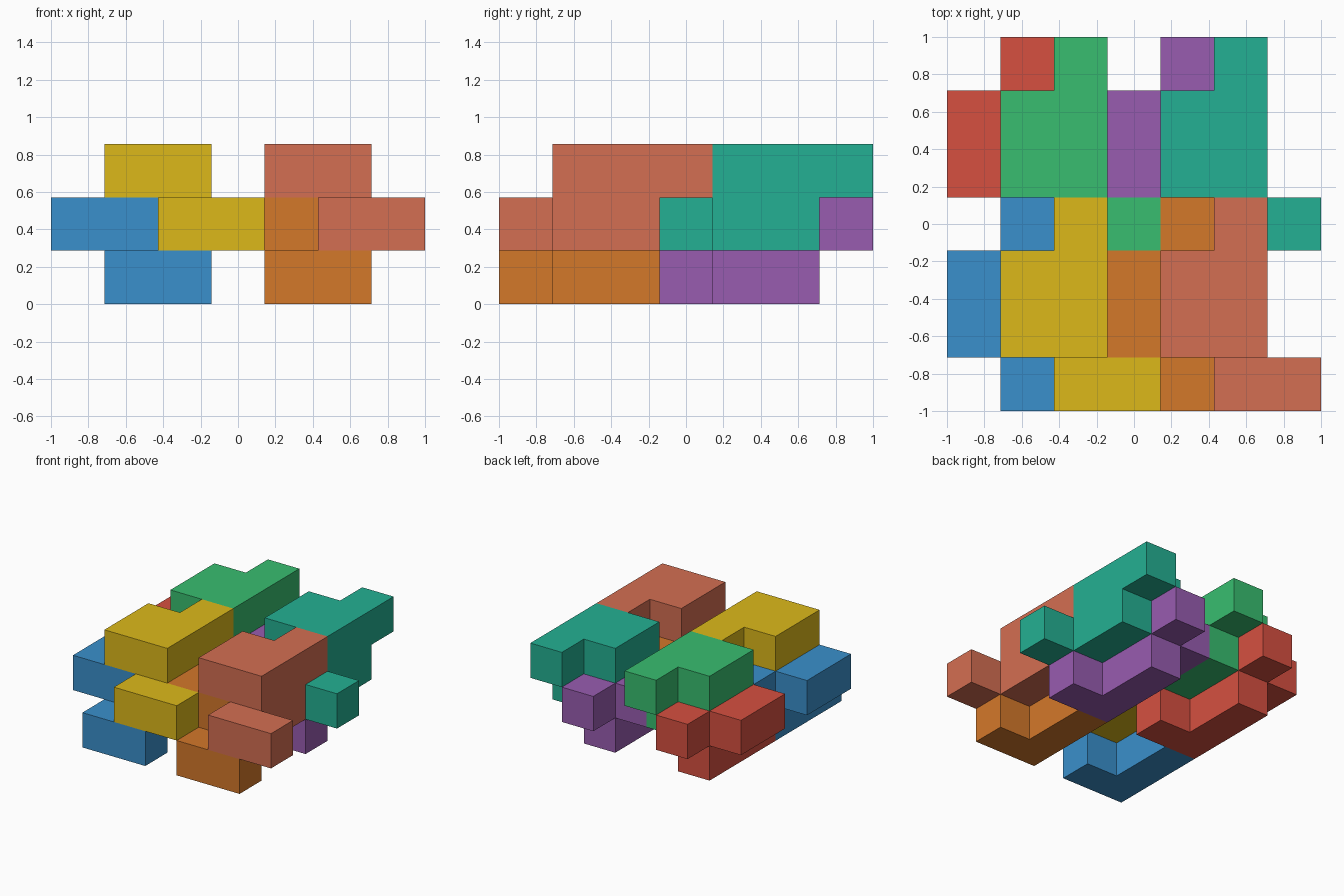
import bpy, bmesh
from mathutils import Vector

if "Cube" in bpy.data.objects:
    bpy.data.objects.remove(bpy.data.objects["Cube"])

S = 2 / 7  # edge of one cube cell

# Nine-cell interlocking tile: four cells on the lower layer, five on the upper
TILE = [(1, 0, 0), (2, 0, 0), (1, 1, 0), (1, 2, 0),
        (0, 1, 1), (0, 2, 1), (1, 1, 1), (1, 2, 1), (1, 3, 1)]


def linear(hex_code):
    rgb = [int(hex_code[i:i + 2], 16) / 255 for i in (0, 2, 4)]
    return [c / 12.92 if c < 0.04045 else ((c + 0.055) / 1.055) ** 2.4 for c in rgb] + [1]


def tile(name, offset, color):
    bm = bmesh.new()
    cells = set(TILE)
    for cell in TILE:
        for axis in range(3):
            for sign in (-1, 1):
                n = Vector((0, 0, 0))
                n[axis] = sign
                if tuple(int(a + b) for a, b in zip(cell, n)) in cells:
                    continue
                # Outer square of the cell, wound to face outwards
                u, v = Vector((0, 0, 0)), Vector((0, 0, 0))
                u[(axis + 1) % 3] = 0.5
                v[(axis + 2) % 3] = 0.5 * sign
                c = Vector(cell) + Vector((0.5, 0.5, 0.5)) + n * 0.5
                bm.faces.new([bm.verts.new(p * S) for p in
                              (c - u - v, c + u - v, c + u + v, c - u + v)])
    bmesh.ops.remove_doubles(bm, verts=bm.verts, dist=1e-4)
    bmesh.ops.dissolve_limit(bm, angle_limit=0.01, verts=bm.verts, edges=bm.edges)
    mesh = bpy.data.meshes.new(name)
    bm.to_mesh(mesh)
    bm.free()
    mat = bpy.data.materials.new(name)
    mat.diffuse_color = linear(color)
    mat.use_nodes = True
    mat.node_tree.nodes["Principled BSDF"].inputs["Base Color"].default_value = mat.diffuse_color
    mesh.materials.append(mat)
    obj = bpy.data.objects.new(name, mesh)
    obj.location = Vector(offset) * S + Vector((-1, -1, 0))
    bpy.context.collection.objects.link(obj)


# 2 x 2 x 2 block of tiles; the upper layer is shifted one cell to the right
COLORS = {(0, 0, 0): ("blue", "3A90CC"), (1, 0, 0): ("orange", "D4782A"),
          (0, 1, 0): ("red", "D65040"), (1, 1, 0): ("purple", "985CB0"),
          (0, 0, 1): ("yellow", "DCB91A"), (1, 0, 1): ("coral", "D46E52"),
          (0, 1, 1): ("green", "38BE70"), (1, 1, 1): ("teal", "24B093")}
for (a, b, c), (label, color) in COLORS.items():
    tile("tile_" + label, (3 * a + c, 3 * b, c), color)
